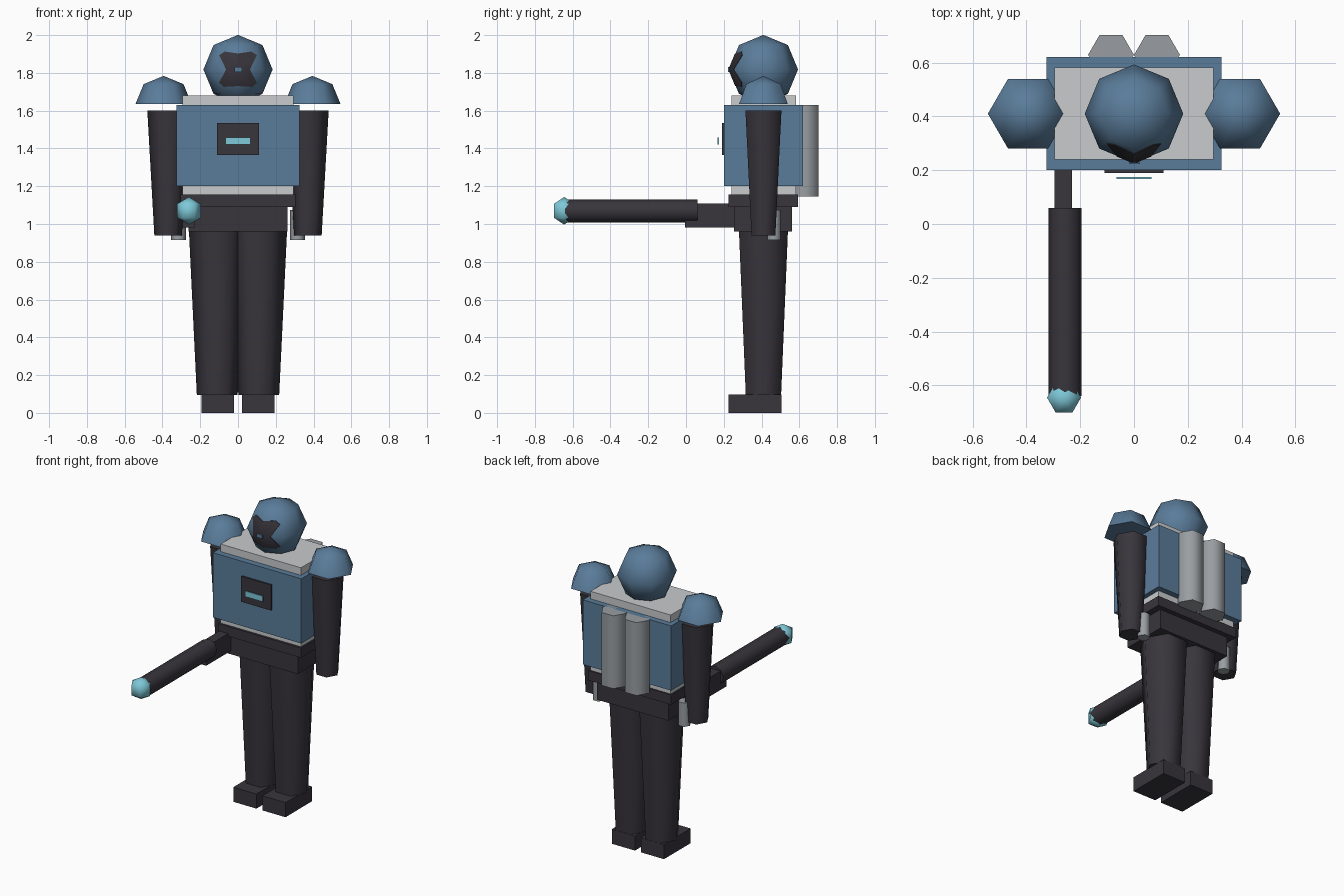
import bpy, bmesh
from math import cos, sin, pi, radians
from mathutils import Matrix

cube = bpy.data.objects.get("Cube")
if cube:
    bpy.data.objects.remove(cube, do_unlink=True)


def linear(c):
    c /= 255
    return c / 12.92 if c <= 0.04045 else ((c + 0.055) / 1.055) ** 2.4


def material(name, *srgb):
    m = bpy.data.materials.new(name)
    m.use_nodes = True
    colour = [linear(c) for c in srgb] + [1]
    m.diffuse_color = colour
    m.node_tree.nodes["Principled BSDF"].inputs["Base Color"].default_value = colour
    return m


BLUE = material("steel_blue", 90, 124, 154)
DARK = material("charcoal", 56, 53, 60)
PALE = material("pale_grey", 200, 203, 205)
GREY = material("tank_grey", 153, 158, 162)
CYAN = material("glow_cyan", 126, 200, 216)


def finish(bm, name, mat, smooth=False):
    bmesh.ops.recalc_face_normals(bm, faces=bm.faces)
    mesh = bpy.data.meshes.new(name)
    bm.to_mesh(mesh)
    bm.free()
    mesh.materials.append(mat)
    ob = bpy.data.objects.new(name, mesh)
    bpy.context.collection.objects.link(ob)
    if smooth:
        bpy.ops.object.select_all(action="DESELECT")
        ob.select_set(True)
        bpy.context.view_layer.objects.active = ob
        bpy.ops.object.shade_smooth_by_angle(angle=radians(65))
    return ob


def box(name, mat, x, y, z):
    """Box from (low, high) ranges on each axis."""
    bm = bmesh.new()
    bmesh.ops.create_cube(bm, size=1)
    for v in bm.verts:
        for i, (lo, hi) in enumerate((x, y, z)):
            v.co[i] = lo if v.co[i] < 0 else hi
    return finish(bm, name, mat)


def lathe(name, mat, centre, profile, sides, turn=None):
    """Spin (radius, height) points about z; radius 0 gives a pole."""
    bm = bmesh.new()
    rings = []
    for r, h in profile:
        if r < 1e-5:
            rings.append([bm.verts.new((0, 0, h))])
        else:
            rings.append([bm.verts.new((r * cos(2 * pi * i / sides),
                                        r * sin(2 * pi * i / sides), h))
                          for i in range(sides)])
    for low, high in zip(rings, rings[1:]):
        for i in range(sides):
            j = (i + 1) % sides
            corners = [low[i % len(low)], low[j % len(low)],
                       high[j % len(high)], high[i % len(high)]]
            bm.faces.new(list(dict.fromkeys(corners)))
    for end in (rings[0], rings[-1]):
        if len(end) > 1:
            bm.faces.new(end)
    if turn:
        bm.transform(turn)
    bm.transform(Matrix.Translation(centre))
    return finish(bm, name, mat, True)


def arc(radius, steps, start=-90):
    """Ball profile from the start latitude up to the top pole."""
    lats = [radians(start + (90 - start) * i / steps) for i in range(steps + 1)]
    return [(radius * cos(a), radius * sin(a)) for a in lats]


MID = 0.41  # body centre line in y

# Torso, vest and waist
box("torso_armor", BLUE, (-.325, .325), (.2, .62), (1.2, 1.63))
box("inner_vest", PALE, (-.295, .295), (.24, .582), (1.15, 1.68))
box("belt", DARK, (-.305, .305), (.225, .592), (1.09, 1.155))
box("pelvis", DARK, (-.263, .263), (.253, .56), (.96, 1.09))

# Chest panel with its light strip
box("chest_panel", DARK, (-.11, .11), (.19, .2), (1.365, 1.535))
box("chest_light", CYAN, (-.065, .065), (.167, .175), (1.42, 1.457))

# Head
lathe("head", BLUE, (0, MID, 1.818), arc(.183, 4), 8)

# Visor: a thin shell over the face, trimmed to a butterfly outline
visor = lathe("visor", DARK, (0, MID, 1.818), arc(.186, 4), 8)
half = [(0, .085), (.07, .095), (.1, .075), (.063, 0), (.1, -.07), (.075, -.092), (0, -.088)]
outline = half + [(-x, z) for x, z in reversed(half[1:-1])]
bm = bmesh.new()
face = bm.faces.new([bm.verts.new((x, .18, 1.818 + z)) for x, z in outline])
sweep = bmesh.ops.extrude_face_region(bm, geom=[face])["geom"]
bmesh.ops.translate(bm, vec=(0, .15, 0),
                    verts=[g for g in sweep if isinstance(g, bmesh.types.BMVert)])
cutter = finish(bm, "visor_cutter", DARK)
cutter.hide_render = True
cutter.hide_viewport = True
trim = visor.modifiers.new("trim", "BOOLEAN")
trim.operation = "INTERSECT"
trim.solver = "EXACT"
trim.object = cutter
# Bake the trim so that the helper can go
bpy.context.view_layer.update()
graph = bpy.context.evaluated_depsgraph_get()
baked = bpy.data.meshes.new_from_object(visor.evaluated_get(graph))
visor.modifiers.clear()
visor.data = baked
bpy.data.objects.remove(cutter, do_unlink=True)
box("visor_stud", BLUE, (-.018, .022), (.2225, .229), (1.806, 1.83))

# Paired parts
for side, s in (("left", 1), ("right", -1)):
    lathe(side + "_shoulder", BLUE, (s * .394, MID, 1.635), arc(.149, 2, 0), 6)
    lathe(side + "_arm", DARK, (s * .37, MID, 0), [(.073, .94), (.11, 1.6)], 6)
    lathe(side + "_leg", DARK, (s * .11, MID, 0), [(.108, .095), (.15, .97)], 6)
    foot = sorted((s * .022, s * .192))
    box(side + "_foot", DARK, foot, (.225, .505), (0, .097))
    lathe(side + "_back_tank", GREY, (s * .0855, .629, 0), [(.085, 1.145), (.085, 1.63)], 6)
    lathe(side + "_hip_canister", GREY, (s * .315, .465, 0), [(.04, .915), (.04, 1.073)], 6)

# Long-barrelled tool at the right hip
box("tool_body", DARK, (-.295, -.23), (-.005, .253), (.982, 1.108))
lathe("tool_barrel", DARK, (-.256, 0, 1.069), [(.061, -.06), (.061, .64)], 8,
      Matrix.Rotation(radians(90), 4, "X"))
lathe("tool_tip", CYAN, (-.26, -.645, 1.07), arc(.073, 3), 6)
